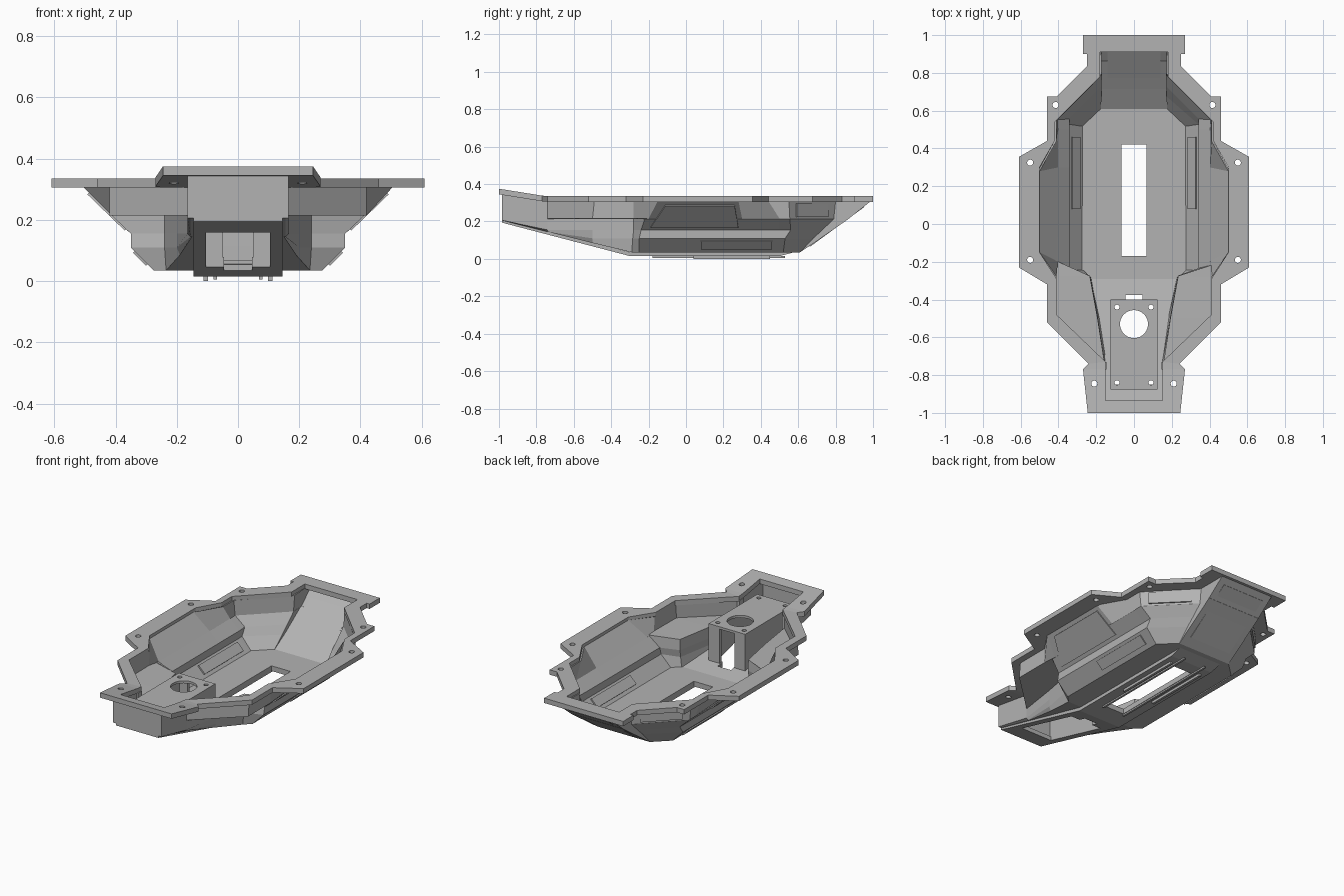
import bpy, bmesh
from math import pi
from mathutils import Vector

if "Cube" in bpy.data.objects:
    bpy.data.objects.remove(bpy.data.objects["Cube"])

GREY = (0.45, 0.45, 0.45, 1)
grey = bpy.data.materials.new("plain_grey")
grey.use_nodes = True
grey.diffuse_color = GREY
grey.node_tree.nodes["Principled BSDF"].inputs["Base Color"].default_value = GREY


def make(name, verts, faces, fix=True):
    bm = bmesh.new()
    vs = [bm.verts.new(v) for v in verts]
    for f in faces:
        bm.faces.new([vs[i] for i in f])
    bmesh.ops.remove_doubles(bm, verts=bm.verts, dist=0.0005)
    if fix:
        bmesh.ops.recalc_face_normals(bm, faces=bm.faces)
    me = bpy.data.meshes.new(name)
    bm.to_mesh(me)
    bm.free()
    me.materials.append(grey)
    ob = bpy.data.objects.new(name, me)
    bpy.context.collection.objects.link(ob)
    return ob


def prism(name, profile, x0, x1):
    """Extrude a (y, z) profile from x0 to x1."""
    n = len(profile)
    verts = [(x, y, z) for x in (x0, x1) for y, z in profile]
    faces = [tuple(range(n)), tuple(range(2 * n - 1, n - 1, -1))]
    faces += [(i, (i + 1) % n, n + (i + 1) % n, n + i) for i in range(n)]
    return make(name, verts, faces)


def box(name, x0, x1, y0, y1, z0, z1):
    return prism(name, [(y0, z0), (y1, z0), (y1, z1), (y0, z1)], x0, x1)


def cylinder(name, x, y, r, sides):
    bm = bmesh.new()
    bmesh.ops.create_cone(bm, cap_ends=True, segments=sides, radius1=r, radius2=r, depth=0.3)
    bmesh.ops.translate(bm, verts=bm.verts, vec=(x, y, 0.33))
    me = bpy.data.meshes.new(name)
    bm.to_mesh(me)
    bm.free()
    ob = bpy.data.objects.new(name, me)
    bpy.context.collection.objects.link(ob)
    return ob


def bake(ob):
    bpy.context.view_layer.update()
    graph = bpy.context.evaluated_depsgraph_get()
    me = bpy.data.meshes.new_from_object(ob.evaluated_get(graph))
    ob.modifiers.clear()
    ob.data = me


def cut(ob, cutters):
    for c in cutters:
        c.hide_render = True
        m = ob.modifiers.new("cut", "BOOLEAN")
        m.operation, m.solver, m.object = "DIFFERENCE", "EXACT", c
    bake(ob)
    for c in cutters:
        bpy.data.objects.remove(c)


def mirrored(half):
    return half + [(-x, y) for x, y in reversed(half)]


def nose_floor(y):
    return 0.035 + max(0, -0.3 - y) * 0.25


def lift(y):
    return max(0, -0.75 - y) * 0.16


# Hull walls: outlines from the rim down to the floor, back to front
FRONT = -0.985
rings = [
    (0.31, [(.18, .99), (.18, .80), (.42, .55), (.42, .44), (.508, .28),
            (.508, -.15), (.42, -.28), (.42, -.49), (.165, -.74), (.165, FRONT)]),
    (0.215, [(.18, .87), (.18, .79), (.415, .555), (.413, .5), (.413, .3),
             (.413, -.2), (.42, -.28), (.42, -.5), (.165, -.74), (.165, FRONT)]),
    (0.214, [(.18, .87), (.18, .79), (.415, .555), (.413, .5), (.413, .3),
             (.413, -.22), (.24, -.28), (.2, -.5), (.165, -.74), (.165, FRONT)]),
    (0.155, [(.18, .785), (.18, .73), (.35, .56), (.35, .5), (.35, .3),
             (.35, -.24), (.24, -.28), (.2, -.5), (.165, -.74), (.165, FRONT)]),
    (0.11, [(.18, .72), (.18, .68), (.35, .53), (.35, .5), (.35, .3),
            (.35, -.25), (.24, -.285), (.2, -.5), (.155, -.74), (.155, FRONT)]),
    (0.035, [(.18, .61), (.18, .61), (.275, .52), (.275, .5), (.275, .3),
             (.275, -.25), (.235, -.29), (.19, -.5), (.15, -.74), (.15, FRONT)]),
]
verts, faces = [], []
for k, (z, half) in enumerate(rings):
    loop = mirrored(half)
    n = len(loop)
    for x, y in loop:
        verts.append((x, y, z + lift(y) if k == 0 else max(z, nose_floor(y))))
    if k:
        up, lo = (k - 1) * n, k * n
        faces += [(up + i, up + (i + 1) % n, lo + (i + 1) % n, lo + i) for i in range(n)]
hull = make("hull_walls", verts, faces, fix=False)
sol = hull.modifiers.new("wall", "SOLIDIFY")
sol.thickness, sol.offset = 0.01, -1
bake(hull)


# Openings in the floor: long slot, mount well and cable notch
def floor_cutters():
    return [box("slot_cutter", -.065, .065, -.17, .42, -.1, .2),
            box("well_cutter", -.105, .105, -.85, -.42, -.1, .26),
            box("notch_cutter", -.045, .045, -.45, -.375, -.1, .2)]


# Floor pan following the lowest outline
half = rings[-1][1][1:]
m = len(half)
verts = [(s * x, y, nose_floor(y) + dz) for dz in (0, 0.012) for s in (1, -1) for x, y in half]
faces = []
for i in range(m - 1):
    for b in (0, 2 * m):
        faces.append((b + i, b + i + 1, b + m + i + 1, b + m + i))
    for b in (0, m):
        faces.append((b + i, b + i + 1, b + 2 * m + i + 1, b + 2 * m + i))
for i in (0, m - 1):
    faces.append((i, m + i, 3 * m + i, 2 * m + i))
cut(make("floor_pan", verts, faces), floor_cutters())

# Raised keel under the floor, with runners
keel = prism("keel", [(FRONT, .207), (FRONT, .194), (-.3, .015), (.5, .015),
                      (.58, .036), (-.3, .036)], -.145, .145)
cut(keel, floor_cutters())
for s in (-1, 1):
    box("runner", s * .098, s * .112, .04, .45, 0, .016)
    box("slot_rail", s * .068, s * .08, -.18, .53, .006, .016)

# Mounting flange around the rim
outer = mirrored([(.27, 1), (.27, .9), (.25, .9), (.25, .835), (.41, .675), (.46, .675),
                  (.46, .44), (.61, .355), (.61, -.23), (.46, -.32), (.46, -.52),
                  (.24, -.74), (.27, -.77), (.245, -1)])
inner = mirrored([(.18, .91), (.18, .9), (.18, .88), (.18, .78), (.4, .56), (.42, .54),
                  (.42, .44), (.5, .3), (.5, -.15), (.41, -.29), (.41, -.48),
                  (.15, -.73), (.15, -.77), (.15, -.935)])
n = len(outer)
verts = [(x, y, z + lift(y)) for z in (.305, .335) for loop in (outer, inner) for x, y in loop]
faces = []
for i in range(n):
    j = (i + 1) % n
    for a, b in ((0, n), (n, 3 * n), (3 * n, 2 * n), (2 * n, 0)):
        faces.append((a + i, a + j, b + j, b + i))
flange = make("flange", verts, faces)
bolts = [(.415, .63), (.55, .325), (.55, -.19), (.21, -.845)]
cut(flange, [cylinder("bolt_cutter", s * x, y, .016, 16) for x, y in bolts for s in (-1, 1)])

# Raised mount in the nose: plate, side walls and split back wall
plate = box("mount_plate", -.125, .125, -.875, -.4, .285, .3)
holes = [cylinder("bolt_cutter", s * .09, y, .013, 16) for s in (-1, 1) for y in (-.44, -.84)]
cut(plate, holes + [cylinder("round_cutter", 0, -.53, .074, 40)])
for s in (-1, 1):
    prism("mount_side", [(-.875, .18), (-.4, .06), (-.4, .286), (-.875, .286)],
          s * .106, s * .125)
    box("mount_leg", s * .05, s * .125, -.42, -.4, .05, .286)
    box("nose_peg", s * .145, s * .162, -.77, -.73, .16, .31)
box("mount_front", -.125, .125, -.875, -.86, .178, .286)


# Thin raised panels on the outside, and matching ones inside
def panel(name, corners, sides=(1, -1), low=-.003, high=.007):
    for s in sides:
        pts = [Vector((s * x, y, z)) for x, y, z in corners]
        k = len(pts)
        nor = (pts[1] - pts[0]).cross(pts[2] - pts[0]).normalized()
        mid = sum(pts, Vector()) / k
        if nor.dot(mid - Vector((0, .1, .4))) < 0:
            nor = -nor
        verts = [p + nor * d for d in (low, high) for p in pts]
        faces = [tuple(range(k)), tuple(range(k, 2 * k))]
        faces += [(i, (i + 1) % k, k + (i + 1) % k, k + i) for i in range(k)]
        make(name, verts, faces)


panel("side_panel", [(.487, -.11, .288), (.487, .26, .288), (.365, .28, .17), (.365, -.19, .17)])
skirt = [(.338, .08, .098), (.338, .46, .098), (.295, .46, .055), (.295, .08, .055)]
panel("skirt_panel", skirt)
panel("inner_skirt_panel", skirt, low=-.018, high=-.009)
panel("corner_panel", [(.215, .758, .295), (.385, .588, .295), (.385, .588, .225),
                       (.215, .758, .225)])
panel("tail_panel", [(-.14, .66, .069), (.14, .66, .069), (.14, .95, .281), (-.14, .95, .281)],
      sides=(1,), high=.005)
